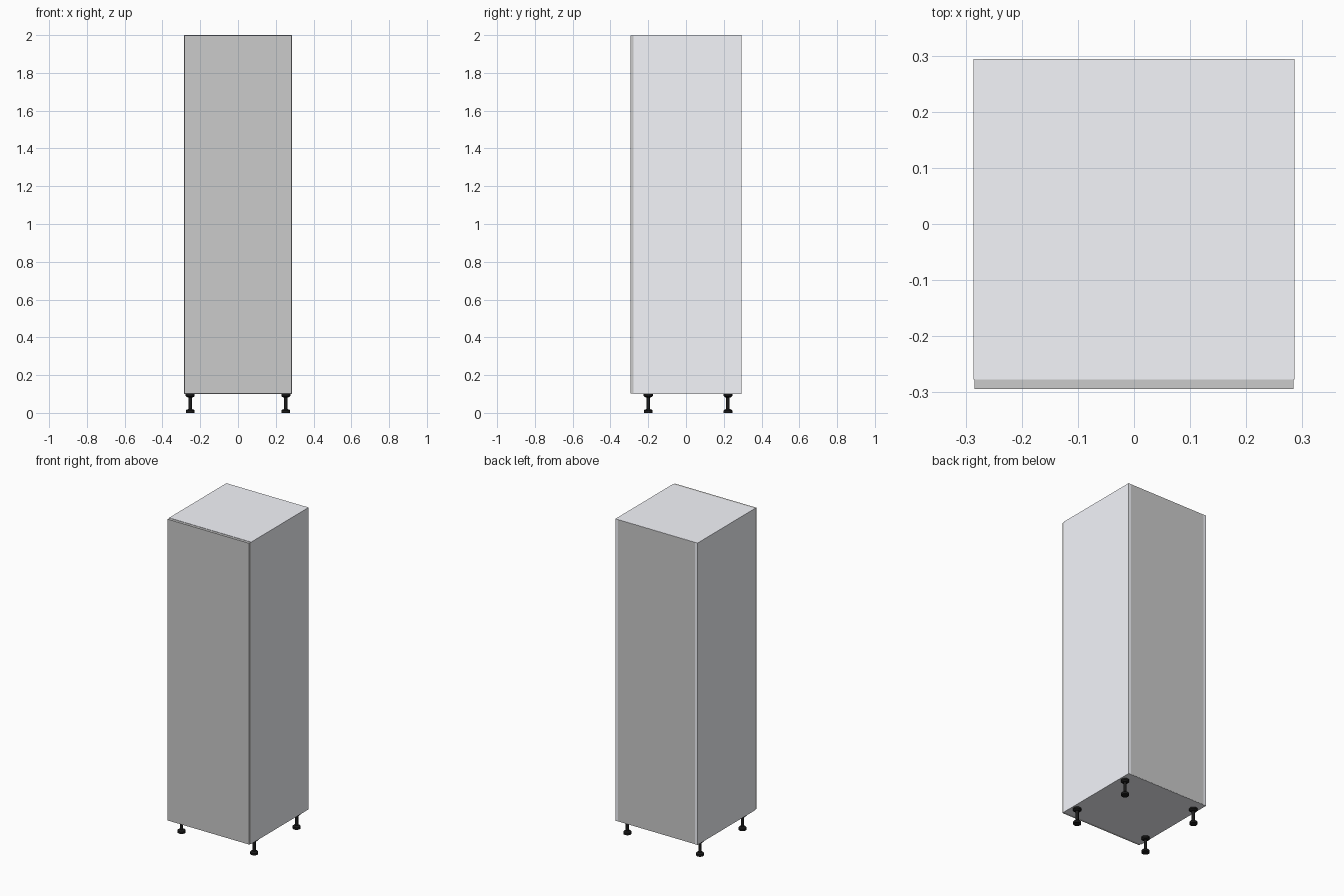
import bpy, bmesh, math

if "Cube" in bpy.data.objects:
    bpy.data.objects.remove(bpy.data.objects["Cube"])

def material(name, rgb):
    m = bpy.data.materials.new(name)
    m.diffuse_color = (*rgb, 1)
    m.use_nodes = True
    m.node_tree.nodes["Principled BSDF"].inputs["Base Color"].default_value = m.diffuse_color
    return m

PALE = material("pale_panel", (0.91, 0.92, 0.97))
BLACK = material("black_plastic", (0.01, 0.01, 0.01))

def add_object(name, bm, mat=None):
    me = bpy.data.meshes.new(name)
    bm.to_mesh(me)
    bm.free()
    ob = bpy.data.objects.new(name, me)
    bpy.context.collection.objects.link(ob)
    if mat:
        me.materials.append(mat)
    return ob

def box(name, lo, hi, mat=None):
    bm = bmesh.new()
    bmesh.ops.create_cube(bm, size=1)
    for v in bm.verts:
        v.co = [l + (c + 0.5) * (h - l) for c, l, h in zip(v.co, lo, hi)]
    return add_object(name, bm, mat)

W, FRONT, BACK = 0.286, -0.277, 0.294   # carcass half width and depth limits
Z0, Z1, T = 0.1, 2.0, 0.017             # carcass height limits, board thickness
IN = W - T

# Carcass boards
box("left_side", (-W, FRONT, Z0), (-IN, BACK, Z1), PALE)
box("right_side", (IN, FRONT, Z0), (W, BACK, Z1), PALE)
box("bottom_board", (-IN, FRONT, Z0), (IN, BACK - 0.001, Z0 + T), PALE)
box("top_board", (-IN, FRONT, Z1 - T), (IN, BACK - 0.001, Z1), PALE)
box("back_panel", (-IN, BACK - 0.008, Z0 + 0.001), (IN, BACK, Z1 - 0.001))

# Door, slightly smaller than the carcass front
box("door", (-W + 0.002, -0.294, Z0 + 0.002), (W - 0.002, FRONT, Z1 - 0.002))

# Adjustable feet: turned profile of radius and height
PROFILE = [(0, 0), (0.023, 0), (0.023, 0.013), (0.018, 0.018), (0.0095, 0.02),
           (0.0095, 0.082), (0.017, 0.083), (0.024, 0.09), (0.024, Z0), (0, Z0)]

def foot(name, x, y):
    bm = bmesh.new()
    vs = [bm.verts.new((r, 0, z)) for r, z in PROFILE]
    es = [bm.edges.new(p) for p in zip(vs, vs[1:])]
    bmesh.ops.spin(bm, geom=vs + es, cent=(0, 0, 0), axis=(0, 0, 1),
                   angle=2 * math.pi, steps=24)
    bmesh.ops.remove_doubles(bm, verts=bm.verts, dist=1e-5)
    bmesh.ops.recalc_face_normals(bm, faces=bm.faces)
    ob = add_object(name, bm, BLACK)
    ob.location = (x, y, 0)
    bpy.ops.object.select_all(action='DESELECT')
    ob.select_set(True)
    bpy.context.view_layer.objects.active = ob
    bpy.ops.object.shade_smooth_by_angle(angle=math.radians(30))

for xn, x in (("left", -0.253), ("right", 0.253)):
    for yn, y in (("front", -0.2), ("back", 0.222)):
        foot(f"{yn}_{xn}_foot", x, y)
